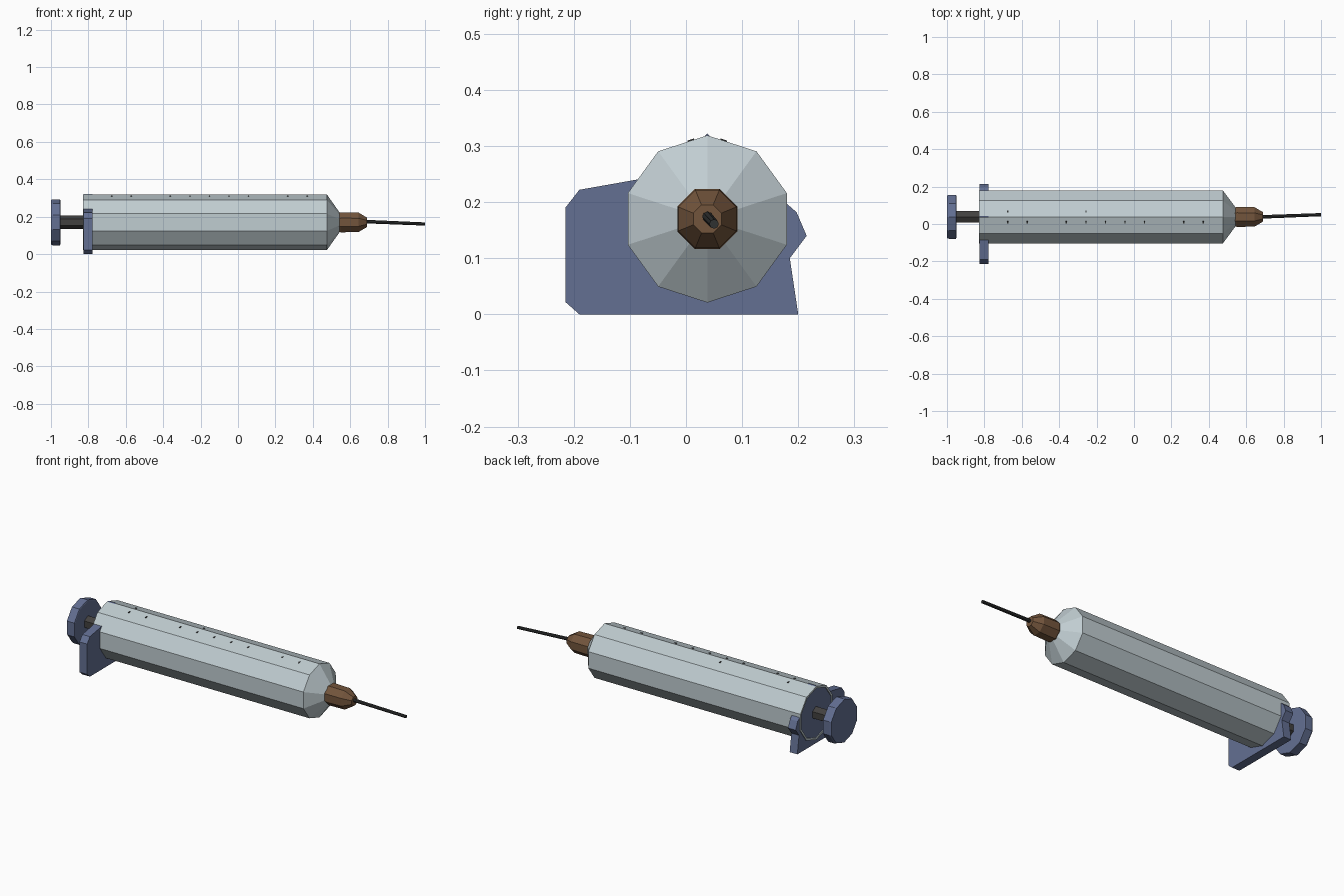
import bpy, bmesh, math
from mathutils import Vector

cube = bpy.data.objects.get("Cube")
if cube:
    bpy.data.objects.remove(cube, do_unlink=True)

AXIS_Y, AXIS_Z = 0.038, 0.17


def material(name, rgb):
    m = bpy.data.materials.new(name)
    m.use_nodes = True
    colour = (*rgb, 1)
    m.diffuse_color = colour
    m.node_tree.nodes["Principled BSDF"].inputs["Base Color"].default_value = colour
    return m


pale = material("pale grey plastic", (0.53, 0.61, 0.64))
blue = material("slate blue plastic", (0.125, 0.16, 0.29))
brown = material("brown plastic", (0.17, 0.09, 0.045))
dark = material("dark grey", (0.055, 0.052, 0.05))
black = material("dark steel", (0.03, 0.032, 0.032))


def finish(name, bm, mat):
    bmesh.ops.recalc_face_normals(bm, faces=bm.faces)
    mesh = bpy.data.meshes.new(name)
    bm.to_mesh(mesh)
    bm.free()
    mesh.materials.append(mat)
    ob = bpy.data.objects.new(name, mesh)
    bpy.context.collection.objects.link(ob)
    return ob


def lathe(name, sides, profile, mat, turn=0.0):
    """Faceted solid along x; profile holds (x, radius) pairs."""
    bm = bmesh.new()
    rings = []
    for x, r in profile:
        angles = [turn + math.tau * i / sides for i in range(sides)]
        rings.append([bm.verts.new((x, AXIS_Y + r * math.sin(a), AXIS_Z + r * math.cos(a)))
                      for a in angles])
    for a, b in zip(rings, rings[1:]):
        for i in range(sides):
            j = (i + 1) % sides
            bm.faces.new((a[i], a[j], b[j], b[i]))
    bm.faces.new(rings[0])
    bm.faces.new(rings[-1])
    return finish(name, bm, mat)


# Barrel with a recessed rear and a conical nose
lathe("barrel", 10, [(-0.815, 0.137), (-0.83, 0.138), (-0.83, 0.149),
                     (0.475, 0.149), (0.545, 0.05)], pale)
lathe("rear_cap", 10, [(-0.826, 0.1375), (-0.80, 0.1375)], blue)

# Plunger
lathe("plunger_rod", 6, [(-0.96, 0.036), (-0.81, 0.036)], dark)
lathe("thumb_disc", 10, [(-1.0, 0.119), (-0.99, 0.123), (-0.952, 0.123), (-0.95, 0.118)], blue)

# Needle hub
lathe("needle_hub", 8, [(0.53, 0.05), (0.55, 0.058), (0.645, 0.056), (0.69, 0.027)],
      brown, math.pi / 8)

# Finger flange: uneven plate standing on the ground
outline = [(-0.19, 0), (0.2, 0), (0.185, 0.1), (0.215, 0.14), (0.197, 0.182),
           (0.165, 0.21), (0.05, 0.31), (0.038, 0.322), (0.026, 0.31),
           (-0.06, 0.245), (-0.19, 0.222), (-0.215, 0.19), (-0.215, 0.022)]
bm = bmesh.new()
plate = bm.faces.new([bm.verts.new((-0.825, y, z)) for y, z in outline])
moved = bmesh.ops.extrude_face_region(bm, geom=[plate], use_keep_orig=True)["geom"]
bmesh.ops.translate(bm, vec=(0.047, 0, 0),
                    verts=[v for v in moved if isinstance(v, bmesh.types.BMVert)])
finish("finger_flange", bm, blue)

# Needle, slightly bent off the axis
start, end = Vector((0.68, 0.038, 0.174)), Vector((1.0, 0.05, 0.161))
bm = bmesh.new()
bmesh.ops.create_cone(bm, cap_ends=True, segments=8, radius1=0.0095, radius2=0.0085,
                      depth=(end - start).length)
needle = finish("needle", bm, black)
needle.rotation_mode = "QUATERNION"
needle.rotation_quaternion = (end - start).to_track_quat("Z", "Y")
needle.location = (start + end) / 2

# Graduation specks on the two upper facets
slope = math.tan(math.pi / 10)
for side, steps in ((-1, (0, 1, 3, 4, 5, 6, 7, 9, 10)), (1, (0, 4))):
    for k in steps:
        bm = bmesh.new()
        bmesh.ops.create_cube(bm, size=1)
        bmesh.ops.scale(bm, vec=(0.007, 0.012, 0.004), verts=bm.verts)
        mark = finish("graduation_mark", bm, black)
        mark.rotation_euler.x = -side * math.pi / 10
        mark.location = (-0.675 + k * 0.1045, AXIS_Y + side * 0.029,
                         AXIS_Z + 0.149 - 0.029 * slope)
